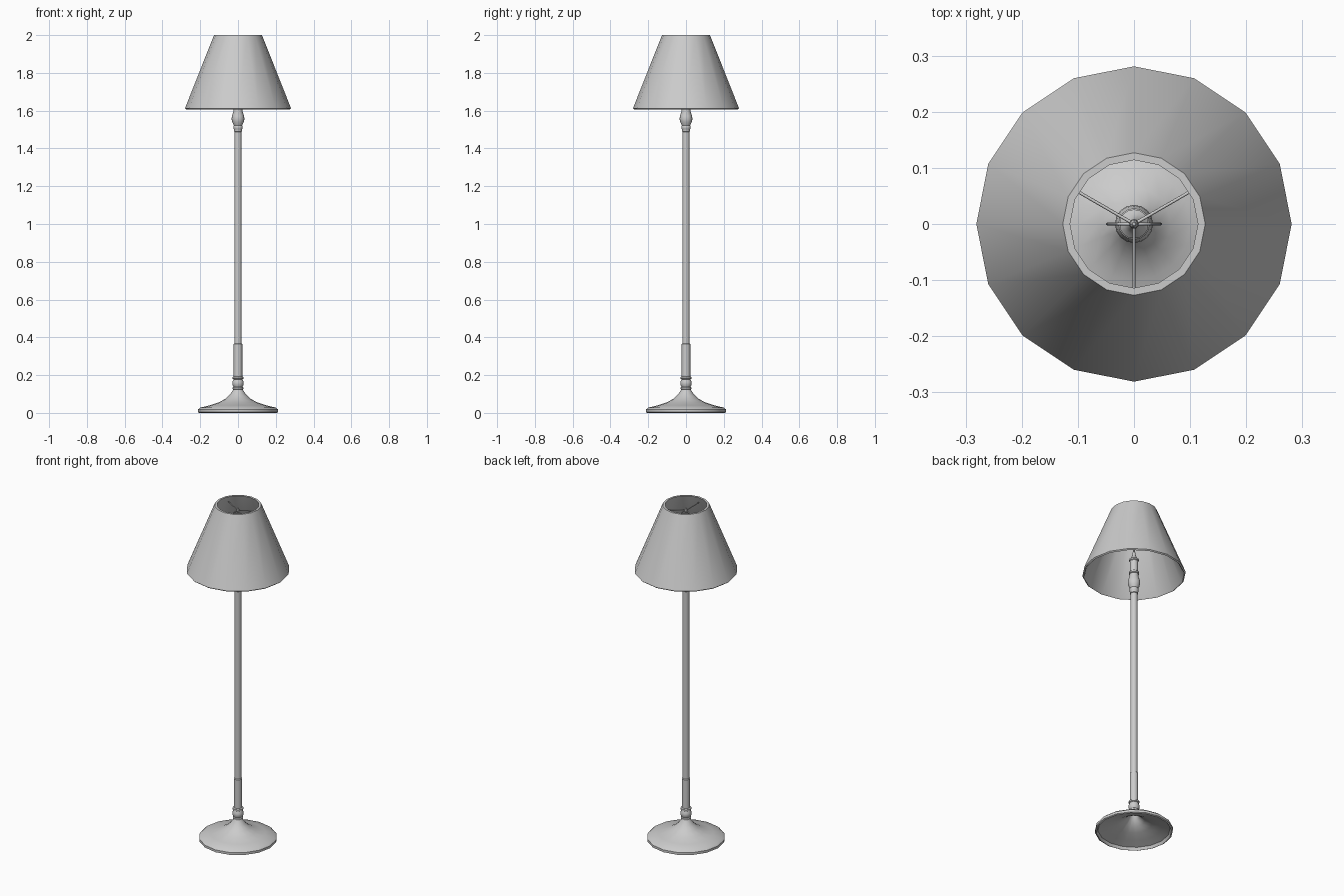
import bpy, math
from math import sin, cos, pi, radians

if "Cube" in bpy.data.objects:
    bpy.data.objects.remove(bpy.data.objects["Cube"])


def finish(ob, angle=40):
    bpy.ops.object.select_all(action='DESELECT')
    ob.select_set(True)
    bpy.context.view_layer.objects.active = ob
    bpy.ops.object.shade_smooth_by_angle(angle=radians(angle))


def lathe(name, profile, sides=16, closed=False):
    """Revolve (radius, z) points around z; a closed profile makes a shell."""
    verts = [(r * cos(2 * pi * s / sides), r * sin(2 * pi * s / sides), z)
             for r, z in profile for s in range(sides)]
    n = len(profile)
    faces = []
    for i in range(n if closed else n - 1):
        j = (i + 1) % n
        for s in range(sides):
            t = (s + 1) % sides
            faces.append((i * sides + s, i * sides + t, j * sides + t, j * sides + s))
    if not closed:
        faces.append(tuple(reversed(range(sides))))
        faces.append(tuple(range((n - 1) * sides, n * sides)))
    me = bpy.data.meshes.new(name)
    me.from_pydata(verts, [], faces)
    ob = bpy.data.objects.new(name, me)
    bpy.context.collection.objects.link(ob)
    finish(ob)
    return ob


def wire(name, points, radius, cyclic=False):
    """Round wire through the points."""
    cu = bpy.data.curves.new(name, 'CURVE')
    cu.dimensions = '3D'
    cu.bevel_depth = radius
    cu.bevel_resolution = 1
    cu.use_fill_caps = True
    sp = cu.splines.new('POLY')
    sp.points.add(len(points) - 1)
    for p, co in zip(sp.points, points):
        p.co = (*co, 1)
    sp.use_cyclic_u = cyclic
    ob = bpy.data.objects.new(name, cu)
    bpy.context.collection.objects.link(ob)
    return ob


# Flared base, hollow underneath
lathe("base", [(0.204, 0.0), (0.212, 0.004), (0.212, 0.018), (0.200, 0.028),
               (0.150, 0.040), (0.100, 0.056), (0.065, 0.076), (0.040, 0.100),
               (0.026, 0.122), (0.022, 0.130), (0.010, 0.130), (0.018, 0.115),
               (0.032, 0.092), (0.058, 0.068), (0.095, 0.048), (0.150, 0.031),
               (0.196, 0.016)][::-1], closed=True).data.flip_normals()

# Turned collar above the base
lathe("lower_collar", [(0.022, 0.124), (0.028, 0.126), (0.028, 0.134), (0.024, 0.138),
                       (0.030, 0.150), (0.030, 0.164), (0.024, 0.178),
                       (0.029, 0.181), (0.029, 0.190), (0.022, 0.194)])

# Two-step pole
lathe("pole", [(0.0225, 0.19), (0.0225, 0.365), (0.019, 0.368), (0.019, 1.495)])

# Turned knob and lamp socket
lathe("upper_knob", [(0.019, 1.488), (0.022, 1.490), (0.022, 1.502), (0.025, 1.506),
                     (0.025, 1.518), (0.022, 1.522), (0.031, 1.540), (0.034, 1.556),
                     (0.032, 1.572), (0.024, 1.596), (0.024, 1.612)])
lathe("socket", [(0.024, 1.61), (0.028, 1.613), (0.028, 1.622), (0.022, 1.627),
                 (0.022, 1.690), (0.026, 1.694), (0.026, 1.702), (0.018, 1.710),
                 (0.010, 1.726), (0.008, 1.745)])
lathe("stem_rod", [(0.005, 1.74), (0.005, 1.79)], 8)

# Wire loop that carries the shade
wire("harp", [(0.047 * cos(2 * pi * i / 20), 0, 1.872 + 0.09 * sin(2 * pi * i / 20))
              for i in range(20)], 0.003, True)
lathe("finial", [(0.005, 1.955), (0.008, 1.962), (0.008, 1.972), (0.003, 1.982)], 8)

# Three spokes from the hub to the shade
for k, deg in enumerate((30, 150, 270)):
    a = radians(deg)
    wire(f"spoke_{k + 1}", [(0, 0, 1.966), (0.121 * cos(a), 0.121 * sin(a), 1.966)], 0.0028)

# Sixteen-sided shade, open at both ends
lathe("shade", [(0.274, 1.606), (0.281, 1.612), (0.127, 2.0), (0.114, 2.0),
                (0.268, 1.612)], closed=True)
